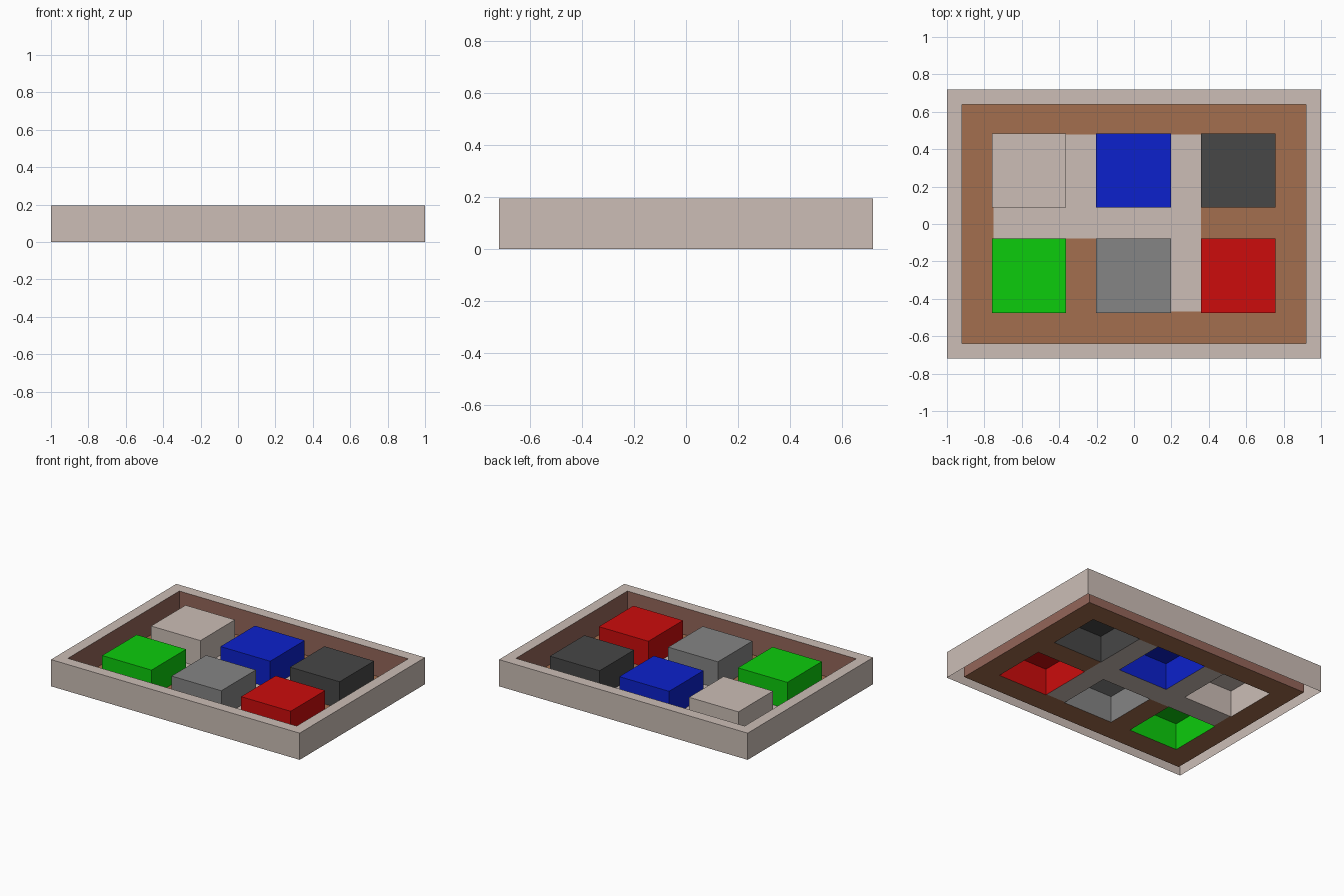
import bpy, bmesh

if "Cube" in bpy.data.objects:
    bpy.data.objects.remove(bpy.data.objects["Cube"])


def material(name, rgb):
    lin = [(c / 255 / 12.92) if c / 255 <= 0.04045 else ((c / 255 + 0.055) / 1.055) ** 2.4 for c in rgb]
    m = bpy.data.materials.new(name)
    m.diffuse_color = (*lin, 1)
    m.use_nodes = True
    m.node_tree.nodes["Principled BSDF"].inputs["Base Color"].default_value = m.diffuse_color
    return m


BEIGE = material("beige", (204, 190, 182))
FLOOR = material("brown_floor", (163, 110, 78))
WALL = material("reddish_brown", (148, 102, 89))
BLUE = material("blue", (12, 33, 204))
RED = material("red", (204, 12, 12))
GREEN = material("green", (12, 204, 12))
GRAY = material("gray", (133, 133, 133))
DARK = material("dark_gray", (71, 71, 71))

H = 0.194            # common height of frame and blocks
OX, OY = 1.0, 0.72   # outer half sizes
IX, IY = 0.92, 0.64  # inner half sizes


def make(name, quads, mats):
    """Object from (four corners, material slot) pairs."""
    bm = bmesh.new()
    for pts, slot in quads:
        bm.faces.new([bm.verts.new(p) for p in pts]).material_index = slot
    bmesh.ops.remove_doubles(bm, verts=bm.verts, dist=1e-5)
    me = bpy.data.meshes.new(name)
    bm.to_mesh(me)
    bm.free()
    for m in mats:
        me.materials.append(m)
    ob = bpy.data.objects.new(name, me)
    bpy.context.collection.objects.link(ob)
    return ob


def ring(x0, x1, y0, y1, z):
    return [(x0, y0, z), (x1, y0, z), (x1, y1, z), (x0, y1, z)]


def band(a, b, slot=0):
    """Quads joining two four-point rings."""
    return [((a[i], a[(i + 1) % 4], b[(i + 1) % 4], b[i]), slot) for i in range(4)]


# Tray frame: outer wall, flat rim, brown inner wall, open underneath
out0, out1 = ring(-OX, OX, -OY, OY, 0), ring(-OX, OX, -OY, OY, H)
in1, in0 = ring(-IX, IX, -IY, IY, H), ring(-IX, IX, -IY, IY, 0)
make("tray_frame", band(out0, out1) + band(out1, in1) + band(in1, in0, 1), [BEIGE, WALL])

# Blocks: hollow, open underneath
cols = [(-0.76, -0.363), (-0.202, 0.198), (0.357, 0.756)]
rows = [(-0.475, -0.078), (0.087, 0.483)]
colours = [[GREEN, GRAY, RED], [BEIGE, BLUE, DARK]]
names = [["green", "gray", "red"], ["beige", "blue", "dark"]]
for r, (y0, y1) in enumerate(rows):
    for c, (x0, x1) in enumerate(cols):
        top = ring(x0, x1, y0, y1, H)
        make(names[r][c] + "_block", band(ring(x0, x1, y0, y1, 0), top) + [(top, 0)], [colours[r][c]])

# Floor: grid of cells with holes under the blocks, path cells coloured beige
xs = sorted([-IX, IX, -0.75] + [v for c in cols for v in c])
ys = sorted([-IY, IY, -0.467, 0.478] + [v for r in rows for v in r])
cells = []
for x0, x1 in zip(xs, xs[1:]):
    for y0, y1 in zip(ys, ys[1:]):
        x, y = (x0 + x1) / 2, (y0 + y1) / 2
        if any(a < x < b for a, b in cols) and any(a < y < b for a, b in rows):
            continue
        left = -0.75 < x < -0.2 and -0.08 < y < 0.478
        right = -0.203 < x < 0.357 and -0.467 < y < 0.478
        cells.append((ring(x0, x1, y0, y1, 0), 1 if left or right else 0))
make("tray_floor", cells, [FLOOR, BEIGE])
